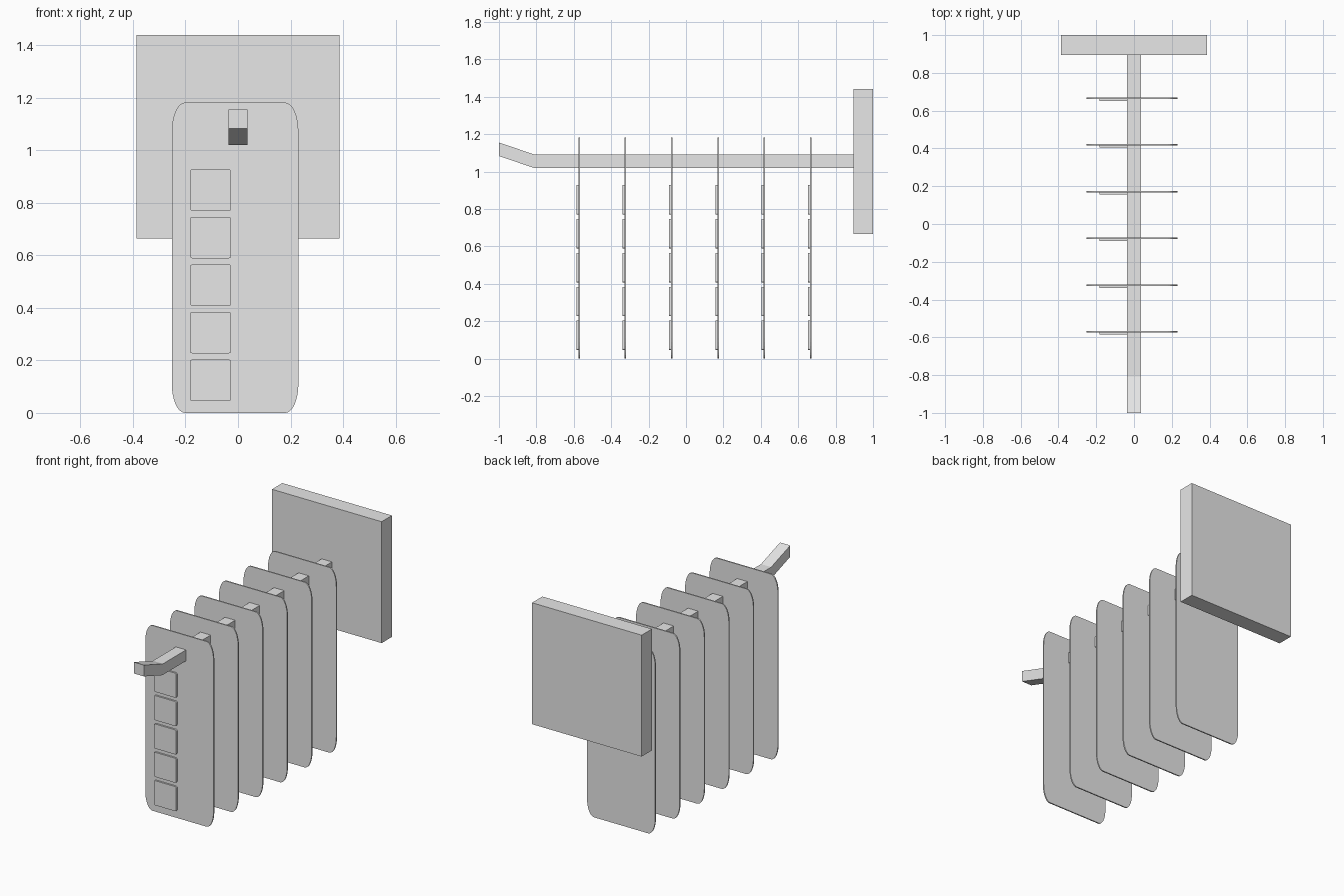
import bpy, bmesh, math

cube = bpy.data.objects.get("Cube")
if cube:
    bpy.data.objects.remove(cube, do_unlink=True)

grey = bpy.data.materials.new("light grey")
grey.use_nodes = True
grey.diffuse_color = (0.8, 0.8, 0.8, 1)
grey.node_tree.nodes["Principled BSDF"].inputs["Base Color"].default_value = (0.8, 0.8, 0.8, 1)


def extrude_profile(name, points, depth):
    """Make a flat polygon and extrude it by the depth vector."""
    bm = bmesh.new()
    face = bm.faces.new([bm.verts.new(p) for p in points])
    new = bmesh.ops.extrude_face_region(bm, geom=[face])["geom"]
    bmesh.ops.translate(bm, vec=depth, verts=[v for v in new if isinstance(v, bmesh.types.BMVert)])
    bmesh.ops.recalc_face_normals(bm, faces=bm.faces)
    mesh = bpy.data.meshes.new(name)
    bm.to_mesh(mesh)
    bm.free()
    mesh.materials.append(grey)
    obj = bpy.data.objects.new(name, mesh)
    bpy.context.collection.objects.link(obj)
    return obj


def rounded_rect(x0, x1, z0, z1, rx, rz, y, steps):
    """Outline in the XZ plane with elliptical corners."""
    corners = [(x1 - rx, z1 - rz), (x0 + rx, z1 - rz), (x0 + rx, z0 + rz), (x1 - rx, z0 + rz)]
    points = []
    for quarter, (cx, cz) in enumerate(corners):
        for i in range(steps + 1):
            a = (quarter + i / steps) * math.pi / 2
            points.append((cx + rx * math.cos(a), y, cz + rz * math.sin(a)))
    return points


# Wall panel at the back
extrude_profile("wall_panel", [(-0.387, 0.896, 0.665), (0.387, 0.896, 0.665),
                               (0.387, 0.896, 1.44), (-0.387, 0.896, 1.44)], (0, 0.104, 0))

# Display hook arm with an upturned tip
arm = [(0.9, 1.02), (-0.815, 1.02), (-1, 1.083), (-1, 1.155), (-0.808, 1.09), (0.9, 1.09)]
extrude_profile("hook_arm", [(-0.036, y, z) for y, z in arm], (0.072, 0, 0))

# Hanging cards, each with a column of raised packets on its front
for card in range(6):
    y = -0.571 + card * 0.2475
    outline = rounded_rect(-0.252, 0.23, 0, 1.182, 0.05, 0.11, y - 0.004, 8)
    extrude_profile(f"hanging_card_{card + 1}", outline, (0, 0.008, 0))
    for row in range(5):
        z = 0.046 + row * 0.181
        packet = rounded_rect(-0.183, -0.026, z, z + 0.157, 0.008, 0.008, y - 0.015, 3)
        extrude_profile(f"packet_{card + 1}_{row + 1}", packet, (0, 0.012, 0))
